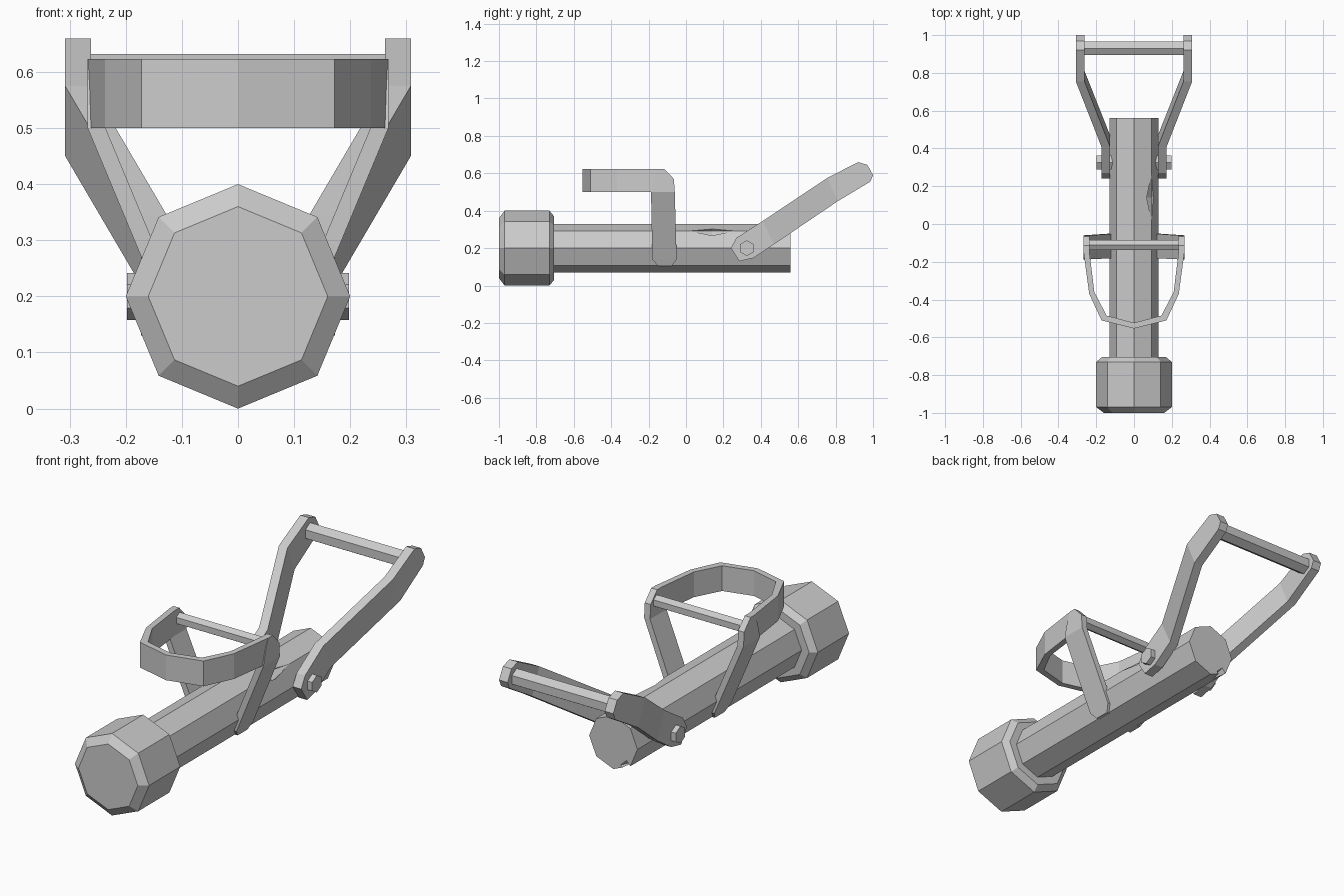
import bpy
import bmesh
from math import cos, sin, tau

cube = bpy.data.objects.get("Cube")
if cube:
    bpy.data.objects.remove(cube)

metal = bpy.data.materials.new("grey_metal")
metal.use_nodes = True
GREY = (0.6, 0.6, 0.6, 1)
metal.diffuse_color = GREY
metal.node_tree.nodes["Principled BSDF"].inputs["Base Color"].default_value = GREY


def loft(name, rings):
    """Skin a closed solid over rings that share a point count."""
    bm = bmesh.new()
    loops = [[bm.verts.new(p) for p in ring] for ring in rings]
    n = len(loops[0])
    for a, b in zip(loops, loops[1:]):
        for i in range(n):
            j = (i + 1) % n
            bm.faces.new((a[i], a[j], b[j], b[i]))
    bm.faces.new(loops[0])
    bm.faces.new(loops[-1])
    bmesh.ops.recalc_face_normals(bm, faces=bm.faces)
    mesh = bpy.data.meshes.new(name)
    bm.to_mesh(mesh)
    bm.free()
    mesh.materials.append(metal)
    obj = bpy.data.objects.new(name, mesh)
    bpy.context.collection.objects.link(obj)
    return obj


def ring_y(y, r, n=8, z=0.2):
    """Ring around the long axis, a corner at the top."""
    return [(r * sin(tau * i / n), y, z + r * cos(tau * i / n)) for i in range(n)]


def bar(name, x0, x1, y, z, r):
    """Hexagonal bar running across the model."""
    return loft(name, [[(x, y + r * sin(tau * i / 6), z + r * cos(tau * i / 6))
                        for i in range(6)] for x in (x0, x1)])


def dent(target, name, centre, size):
    """Cut a small diamond-shaped nick."""
    bm = bmesh.new()
    bmesh.ops.create_icosphere(bm, subdivisions=1, radius=1)
    bm.clear()
    x, y, z = centre
    a, b, c = size
    tips = [bm.verts.new((x, y + b * s, z)) for s in (-1, 1)]
    belt = [bm.verts.new((x + a * u, y, z + c * v))
            for u, v in ((1, 0), (0, 1), (-1, 0), (0, -1))]
    for tip in tips:
        for i in range(4):
            bm.faces.new((tip, belt[i], belt[(i + 1) % 4]))
    bmesh.ops.recalc_face_normals(bm, faces=bm.faces)
    mesh = bpy.data.meshes.new(name)
    bm.to_mesh(mesh)
    bm.free()
    mesh.materials.append(metal)
    cutter = bpy.data.objects.new(name, mesh)
    bpy.context.collection.objects.link(cutter)
    cutter.hide_render = True
    cutter.hide_viewport = True
    cutter.display_type = 'WIRE'
    mod = target.modifiers.new(name, 'BOOLEAN')
    mod.operation = 'DIFFERENCE'
    mod.solver = 'EXACT'
    mod.object = cutter


# Octagonal shaft with two nicks
shaft = loft("shaft", [ring_y(-0.75, 0.13), ring_y(0.56, 0.13)])
dent(shaft, "side_nick", (0.092, 0.14, 0.292), (0.035, 0.12, 0.035))
dent(shaft, "end_nick", (-0.07, 0.56, 0.1), (0.03, 0.07, 0.03))

# Chamfered head
loft("head", [ring_y(-1, 0.16), ring_y(-0.97, 0.2),
              ring_y(-0.73, 0.2), ring_y(-0.705, 0.17)])

# Curved guard band: outer and inner outlines from right end to left end
outer = [(0.267, -0.15), (0.237, -0.37), (0.172, -0.51), (0, -0.553)]
inner = [(0.236, -0.15), (0.21, -0.36), (0.145, -0.485), (0, -0.523)]
outer += [(-x, y) for x, y in outer[-2::-1]]
inner += [(-x, y) for x, y in inner[-2::-1]]
loft("guard_band", [[(*o, 0.5), (*o, 0.623), (*i, 0.623), (*i, 0.5)]
                    for o, i in zip(outer, inner)])

# Guard legs: height, front y, back y, sideways position
LEG = [(0.105, -0.15, -0.075, 0.087), (0.14, -0.18, -0.05, 0.102),
       (0.5, -0.187, -0.06, 0.252), (0.57, -0.17, -0.065, 0.252),
       (0.623, -0.15, -0.115, 0.252)]
# Handle arms: lower y z, upper y z, sideways position
ARM = [(0.285, 0.13, 0.24, 0.2, 0.15), (0.36, 0.147, 0.27, 0.255, 0.15),
       (0.47, 0.22, 0.41, 0.345, 0.15), (0.81, 0.45, 0.755, 0.575, 0.285),
       (0.985, 0.555, 0.92, 0.66, 0.285), (1.0, 0.59, 0.97, 0.645, 0.285)]

for side, s in (("left", 1), ("right", -1)):
    loft(side + "_guard_leg",
         [[(s * (x - 0.016), f, z), (s * (x + 0.016), f, z),
           (s * (x + 0.016), b, z), (s * (x - 0.016), b, z)]
          for z, f, b, x in LEG])
    loft(side + "_handle_arm",
         [[(s * (x - 0.023), y0, z0), (s * (x + 0.023), y0, z0),
           (s * (x + 0.023), y1, z1), (s * (x - 0.023), y1, z1)]
          for y0, z0, y1, z1, x in ARM])
    bar(side + "_pivot_bolt", s * 0.1, s * 0.198, 0.325, 0.2, 0.042)

# Cross bars
bar("guard_cross_bar", -0.245, 0.245, -0.112, 0.57, 0.03)
bar("handle_grip", -0.275, 0.275, 0.93, 0.59, 0.042)
